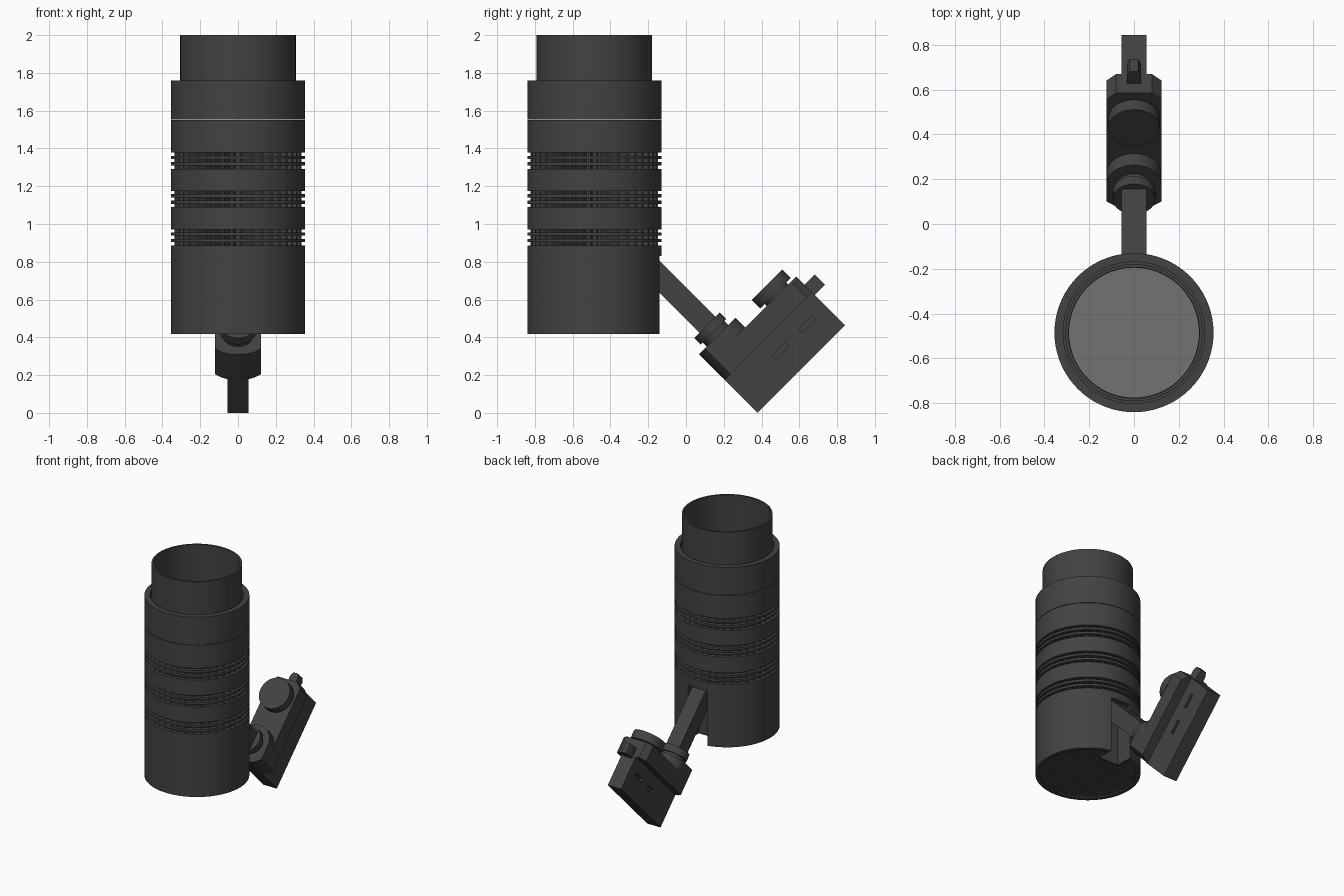
import bpy, bmesh, math
from mathutils import Matrix, Vector

if "Cube" in bpy.data.objects:
    bpy.data.objects.remove(bpy.data.objects["Cube"])

CY = -0.485                                  # lamp axis position in y
TILT = Matrix.Rotation(math.radians(45), 4, 'X')   # adapter frame: x, length u, height v


def material(name, g):
    m = bpy.data.materials.new(name)
    m.diffuse_color = (g, g, g, 1)
    m.use_nodes = True
    m.node_tree.nodes["Principled BSDF"].inputs["Base Color"].default_value = m.diffuse_color
    return m


DARK = material("dark_metal", 0.055)
GLASS = material("grey_glass", 0.17)


def finish(name, bm, matrix=None, mat=DARK):
    bmesh.ops.recalc_face_normals(bm, faces=bm.faces)
    me = bpy.data.meshes.new(name)
    bm.to_mesh(me)
    bm.free()
    me.materials.append(mat)
    ob = bpy.data.objects.new(name, me)
    bpy.context.collection.objects.link(ob)
    if matrix is not None:
        ob.matrix_world = matrix
    return ob


def add_lathe(bm, profile, cx=0, cy=CY, n=72):
    """Closed (r, z) profile swept round a vertical axis."""
    rings = [[bm.verts.new((cx + r * math.cos(2 * math.pi * i / n),
                            cy + r * math.sin(2 * math.pi * i / n), z))
              for i in range(n)] for r, z in profile]
    for a, b in zip(rings, rings[1:] + rings[:1]):
        for i in range(n):
            j = (i + 1) % n
            bm.faces.new((a[i], a[j], b[j], b[i]))


def tube(name, r0, r1, z0, z1):
    bm = bmesh.new()
    add_lathe(bm, [(r0, z0), (r1, z0), (r1, z1), (r0, z1)])
    return finish(name, bm)


def add_prism(bm, pts, z0, z1):
    a = [bm.verts.new((x, y, z0)) for x, y in pts]
    b = [bm.verts.new((x, y, z1)) for x, y in pts]
    bm.faces.new(a[::-1])
    bm.faces.new(b)
    for i in range(len(pts)):
        j = (i + 1) % len(pts)
        bm.faces.new((a[i], a[j], b[j], b[i]))


def prism(name, pts, z0, z1, matrix=None, mat=DARK):
    bm = bmesh.new()
    add_prism(bm, pts, z0, z1)
    return finish(name, bm, matrix, mat)


def circle(r, cx, cy, n=48, a0=0, a1=360):
    full = a1 - a0 == 360
    return [(cx + r * math.cos(math.radians(a0 + (a1 - a0) * i / (n if full else n - 1))),
             cy + r * math.sin(math.radians(a0 + (a1 - a0) * i / (n if full else n - 1))))
            for i in range(n)]


def rect(x0, x1, y0, y1):
    return [(x0, y0), (x1, y0), (x1, y1), (x0, y1)]


def cut(ob, cutter):
    mod = ob.modifiers.new("cut", 'BOOLEAN')
    mod.operation, mod.solver, mod.object = 'DIFFERENCE', 'EXACT', cutter
    bpy.context.view_layer.objects.active = ob
    bpy.ops.object.modifier_apply(modifier=mod.name)


# --- lamp body: solid sleeves between the vent bands
lower = tube("lower_sleeve", 0.325, 0.355, 0.418, 0.887)
tube("sleeve_1", 0.325, 0.355, 0.972, 1.09)
tube("sleeve_2", 0.325, 0.355, 1.175, 1.29)
tube("sleeve_3", 0.325, 0.355, 1.378, 1.55)
for k, z in enumerate((0.887, 1.09, 1.293)):
    for j in (1, 3):
        tube(f"vent_ring_{k}_{j}", 0.325, 0.355, z + 0.017 * j, z + 0.017 * (j + 1))

# heat sink core and radial fins seen through the vents
prism("heat_sink_core", circle(0.2, 0, CY), 0.86, 1.42)
bm = bmesh.new()
for i in range(40):
    t = 2 * math.pi * (i + 0.5) / 40
    d, s = Vector((math.cos(t), math.sin(t))), Vector((-math.sin(t), math.cos(t))) * 0.006
    c = Vector((0, CY))
    add_prism(bm, [c + d * 0.19 - s, c + d * 0.338 - s, c + d * 0.338 + s, c + d * 0.19 + s],
              0.86, 1.40)
finish("heat_sink_fins", bm)

# --- front collar, sliding snout and lens
bm = bmesh.new()
add_lathe(bm, [(0.29, 1.553), (0.355, 1.553), (0.355, 1.76), (0.316, 1.76),
               (0.316, 1.71), (0.29, 1.71)])
finish("front_collar", bm)
tube("snout", 0.292, 0.306, 1.56, 2.0)
prism("lens", circle(0.293, 0, CY, 72), 1.58, 1.6, mat=GLASS)

# --- perforated end plate
plate = prism("end_plate", circle(0.33, 0, CY, 72), 0.428, 0.45)
bm = bmesh.new()
for k in range(1, 7):
    for i in range(6 * k):
        t = 2 * math.pi * (i + 0.5 * (k % 2)) / (6 * k)
        add_prism(bm, circle(0.009, 0.043 * k * math.cos(t), CY + 0.043 * k * math.sin(t), 8),
                  0.40, 0.442)
holes = finish("hole_cutter", bm)
cut(plate, holes)
bpy.data.objects.remove(holes)
for i, deg in enumerate((30, 150, 270)):
    t = math.radians(deg)
    prism(f"plate_screw_{i}", circle(0.02, 0.3 * math.cos(t), CY + 0.3 * math.sin(t), 16),
          0.422, 0.44)

# --- rear slot for the arm, with a lined channel
slot = prism("slot_cutter", rect(-0.08, 0.08, -0.27, 0), 0.3, 0.83)
for ob in (lower, plate):
    cut(ob, slot)
bpy.data.objects.remove(slot)
prism("channel_back", rect(-0.09, 0.09, -0.28, -0.265), 0.42, 0.84)
prism("channel_top", rect(-0.09, 0.09, -0.28, -0.15), 0.83, 0.845)
for s in (-1, 1):
    prism(f"channel_side_{s}", rect(*sorted((s * 0.08, s * 0.09)), -0.28, -0.148), 0.42, 0.84)

# --- arm and swivel joint (tilted frame)
prism("arm", rect(-0.055, 0.055, 0.35, 0.47), 0.2, 0.72, TILT)
prism("swivel_collar", circle(0.095, 0, 0.407), 0.2, 0.25, TILT)
prism("swivel_neck", circle(0.08, 0, 0.407), 0.16, 0.21, TILT)
bm = bmesh.new()
bmesh.ops.create_cone(bm, cap_ends=True, segments=24, radius1=0.03, radius2=0.03, depth=0.165,
                      matrix=Matrix.Translation((0, -0.2, 0.775)) @ Matrix.Rotation(math.pi / 2, 4, 'Y'))
finish("arm_pivot", bm)

# --- track adapter: wide housing, raised boss and narrow web
end = [(-0.122, 0.312), (-0.09, 0.288), (-0.05, 0.272), (0, 0.268),
       (0.05, 0.272), (0.09, 0.288), (0.122, 0.312)]
far = [(0.122, 0.885), (0.08, 0.924), (-0.08, 0.924), (-0.122, 0.885)]
prism("adapter_housing", end + far, -0.022, 0.097, TILT)
prism("adapter_boss", end + circle(0.122, 0, 0.42, 20, 0, 180), 0.09, 0.17, TILT)
web = prism("adapter_web", rect(-0.055, 0.055, 0.268, 0.924), -0.268, 0.0, TILT)
bm = bmesh.new()
for s in (-1, 1):
    for u in (0.587, 0.785):
        add_prism(bm, rect(*sorted((s * 0.04, s * 0.07)), u - 0.05, u + 0.05), -0.135, -0.107)
contacts = finish("contact_cutter", bm, TILT)
cut(web, contacts)
bpy.data.objects.remove(contacts)

# --- selector dial and locking lever
prism("dial_neck", circle(0.08, 0, 0.783), 0.09, 0.12, TILT)
prism("dial", circle(0.115, 0, 0.783), 0.113, 0.176, TILT)
prism("lock_lever", [(-0.032, 0.88), (0.032, 0.88), (0.032, 0.97), (0.018, 1.0),
                     (-0.018, 1.0), (-0.032, 0.97)], -0.04, 0.036, TILT)

# smooth round surfaces, keep edges sharp
bpy.ops.object.select_all(action='SELECT')
bpy.ops.object.shade_smooth_by_angle(angle=math.radians(30))
